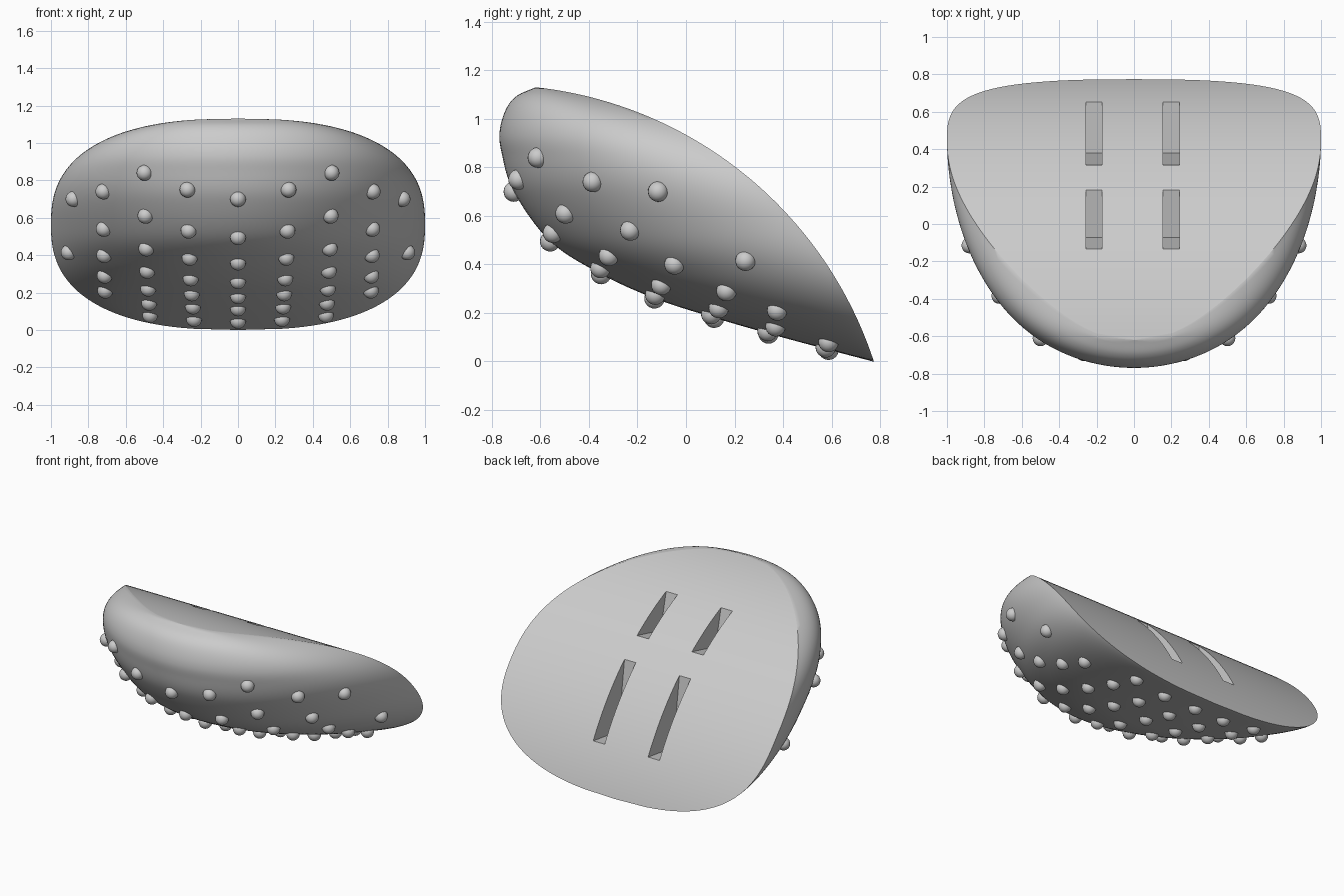
import bpy, bmesh, math
from mathutils import Vector

cube = bpy.data.objects.get("Cube")
if cube:
    bpy.data.objects.remove(cube, do_unlink=True)

grey = bpy.data.materials.new("plain_grey")
grey.use_nodes = True
colour = (0.6, 0.6, 0.6, 1)
grey.diffuse_color = colour
grey.node_tree.nodes["Principled BSDF"].inputs["Base Color"].default_value = colour

HEIGHT = 1.13


def make_object(name, bm):
    bmesh.ops.recalc_face_normals(bm, faces=bm.faces)
    mesh = bpy.data.meshes.new(name)
    bm.to_mesh(mesh)
    bm.free()
    mesh.materials.append(grey)
    obj = bpy.data.objects.new(name, mesh)
    bpy.context.collection.objects.link(obj)
    return obj


def smooth(obj, angle):
    bpy.ops.object.select_all(action="DESELECT")
    obj.select_set(True)
    bpy.context.view_layer.objects.active = obj
    bpy.ops.object.shade_smooth_by_angle(angle=math.radians(angle))


# Cross-sections: half width, curved back face and bulging centre line by height
def half_width(z):
    t = min(1, abs(2 * z / HEIGHT - 1))
    return max(0, 1 - t ** 2.5) ** 0.4


def back_y(z):
    return -0.80 + math.sqrt(1.657 ** 2 - (z + 0.517) ** 2)


def bulge(u, z):
    # Fullness of the dome across its width: pointed low down, round at the top
    return max(0, 1 - u * u) ** (0.72 - 0.25 * z)


CENTRE = [(0.77, 0), (0.58, 0.05), (0.34, 0.115), (0.10, 0.185), (-0.13, 0.26),
          (-0.35, 0.36), (-0.56, 0.495), (-0.71, 0.70), (-0.76, 0.86),
          (-0.768, 0.95), (-0.742, 1.04), (-0.697, 1.095), (-0.62, HEIGHT)]


def centre_line(steps=8):
    pts = [Vector(p) for p in CENTRE]
    pts = [2 * pts[0] - pts[1]] + pts + [2 * pts[-1] - pts[-2]]
    line = []
    for a, b, c, d in zip(pts, pts[1:], pts[2:], pts[3:]):
        for i in range(steps):
            t = i / steps
            line.append(b + (c - a) * t / 2 + (a - 2.5 * b + 2 * c - d / 2) * t * t
                        + (1.5 * (b - c) + (d - a) / 2) * t ** 3)
    return line + [pts[-2]]


LINE = centre_line()


def front_y(x, z):
    for p, q in zip(LINE, LINE[1:]):
        if p.y <= z <= q.y:
            mid = p.x + (q.x - p.x) * (z - p.y) / (q.y - p.y)
    back = back_y(z)
    return back + (mid - back) * bulge(x / half_width(z), z)


# Shell body: domed front and a back face curved one way only
bm = bmesh.new()
COLS = 64
fronts, backs = [], []
for p in LINE:
    w, back = half_width(p.y), back_y(p.y)
    front_row, back_row = [], []
    for i in range(COLS + 1):
        u = math.sin(math.pi * (i / COLS - 0.5))
        front_row.append(bm.verts.new((w * u, back + (p.x - back) * bulge(u, p.y), p.y)))
        back_row.append(bm.verts.new((w * u, back, p.y)))
    fronts.append(front_row)
    backs.append(back_row)
for rows in (fronts, backs):
    for r, s in zip(rows, rows[1:]):
        for i in range(COLS):
            bm.faces.new((r[i], r[i + 1], s[i + 1], s[i]))
bmesh.ops.remove_doubles(bm, verts=bm.verts, dist=0.0005)
bmesh.ops.dissolve_degenerate(bm, edges=bm.edges, dist=0.0001)
body = make_object("shell_body", bm)


# Wedge-shaped slots in the back face, two upper and two lower
def slot_cutter(name, x, corner, floor, wall):
    p, f, w = Vector(corner), Vector(floor), Vector(wall)
    profile = [p, p + f * 1.4, p + f * 1.4 + w * 1.4, p + w * 1.4]
    cut = bmesh.new()
    face = cut.faces.new([cut.verts.new((x - 0.043, *v)) for v in profile])
    new = bmesh.ops.extrude_face_region(cut, geom=[face])["geom"]
    bmesh.ops.translate(cut, vec=(0.086, 0, 0),
                        verts=[v for v in new if isinstance(v, bmesh.types.BMVert)])
    obj = make_object(name, cut)
    obj.hide_render = True
    mod = body.modifiers.new(name, "BOOLEAN")
    mod.operation, mod.solver, mod.object = "DIFFERENCE", "EXACT", obj
    return obj


cutters = []
for side, x in (("right", -0.214), ("left", 0.199)):
    cutters.append(slot_cutter("lower_slot_" + side, x, (0.38, 0.244), (0.27, 0.038), (-0.065, 0.465)))
    cutters.append(slot_cutter("upper_slot_" + side, x, (-0.073, 0.757), (0.255, 0.062), (-0.06, 0.245)))
bpy.context.view_layer.objects.active = body
for mod in list(body.modifiers):
    bpy.ops.object.modifier_apply(modifier=mod.name)
for obj in cutters:
    bpy.data.objects.remove(obj, do_unlink=True)
smooth(body, 35)

# Round studs in columns over the front: (lowest x, highest x, heights)
COLUMNS = [
    (0, 0, [0.048, 0.115, 0.18, 0.26, 0.36, 0.495, 0.70]),
    (0.235, 0.27, [0.058, 0.125, 0.195, 0.275, 0.385, 0.53, 0.75]),
    (0.47, 0.50, [0.08, 0.145, 0.22, 0.315, 0.435, 0.61, 0.84]),
    (0.71, 0.72, [0.21, 0.29, 0.40, 0.54, 0.74]),
    (0.905, 0.88, [0.415, 0.70]),
]
bm = bmesh.new()
for low, high, heights in COLUMNS:
    for i, z in enumerate(heights):
        x = low + (high - low) * i / (len(heights) - 1)
        for sign in ((1, -1) if x else (1,)):
            made = bmesh.ops.create_uvsphere(bm, u_segments=20, v_segments=12, radius=0.042)
            bmesh.ops.translate(bm, verts=made["verts"], vec=(sign * x, front_y(x, z), z))
studs = make_object("grip_studs", bm)
smooth(studs, 60)
